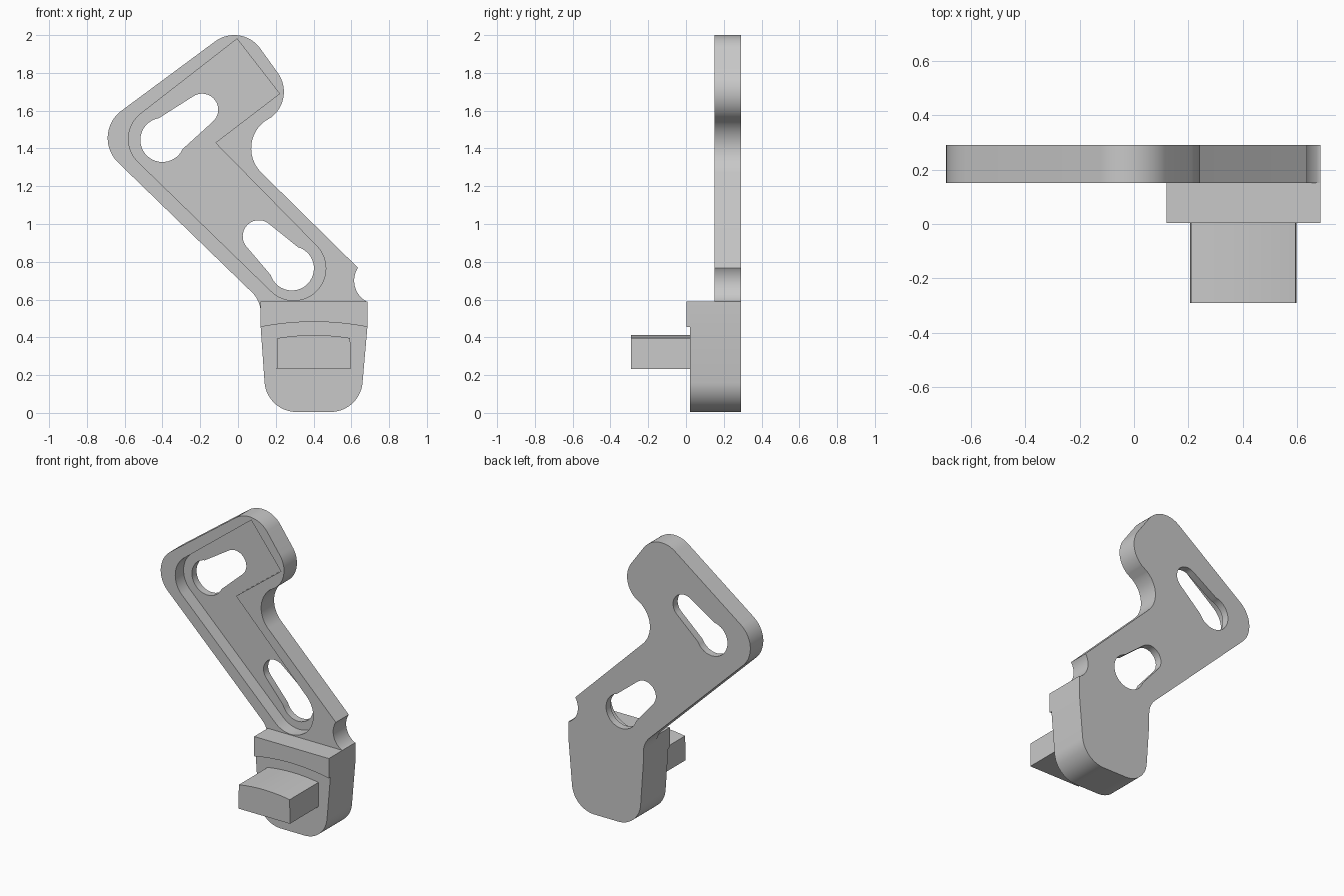
import bpy, bmesh
from math import cos, sin, radians, degrees, atan2

if "Cube" in bpy.data.objects:
    bpy.data.objects.remove(bpy.data.objects["Cube"])

GREY = (0.58, 0.58, 0.58, 1)
grey = bpy.data.materials.new("plain grey")
grey.use_nodes = True
grey.diffuse_color = GREY
grey.node_tree.nodes["Principled BSDF"].inputs["Base Color"].default_value = GREY

FRONT, BACK = 0.15, 0.29      # faces of the flat arm
FLOOR = 0.24                  # bottom of the pocket


def arc(cx, cz, r, start, end, steps=20):
    """Points on an arc in the XZ plane, angles in degrees."""
    angles = [radians(start + (end - start) * i / steps) for i in range(steps + 1)]
    return [(cx + r * cos(a), cz + r * sin(a)) for a in angles]


def prism(name, outline, y0, y1):
    """Extrude an XZ outline from y0 to y1."""
    bm = bmesh.new()
    face = bm.faces.new([bm.verts.new((x, y0, z)) for x, z in outline])
    new = bmesh.ops.extrude_face_region(bm, geom=[face])["geom"]
    verts = [v for v in new if isinstance(v, bmesh.types.BMVert)]
    bmesh.ops.translate(bm, verts=verts, vec=(0, y1 - y0, 0))
    bmesh.ops.recalc_face_normals(bm, faces=bm.faces)
    mesh = bpy.data.meshes.new(name)
    bm.to_mesh(mesh)
    bm.free()
    mesh.materials.append(grey)
    obj = bpy.data.objects.new(name, mesh)
    bpy.context.collection.objects.link(obj)
    return obj


def activate(obj):
    bpy.ops.object.select_all(action="DESELECT")
    obj.select_set(True)
    bpy.context.view_layer.objects.active = obj


def cut(target, cutter):
    cutter.hide_render = True
    mod = target.modifiers.new("cut", "BOOLEAN")
    mod.operation, mod.solver, mod.object = "DIFFERENCE", "EXACT", cutter
    activate(target)
    bpy.ops.object.modifier_apply(modifier=mod.name)
    bpy.data.objects.remove(cutter)


def keyhole(big, big_r, small, small_r):
    """Round hole that runs into a narrower tapered slot."""
    a = degrees(atan2(small[1] - big[1], small[0] - big[0]))
    return (arc(*small, small_r, a - 84, a + 84)
            + arc(*big, big_r, a + 62, a + 298, 28))


# Rounded foot, from its left shoulder round the bottom to the right one
foot = ([(0.12, 0.455)] + arc(0.31, 0.175, 0.17, 184, 270)
        + arc(0.49, 0.175, 0.17, 270, 356) + [(0.685, 0.455)])

# Bent arm with the back of the foot
arm_outline = (foot + [(0.685, 0.59)]
               + arc(0.74, 0.70, 0.125, 241, 147)
               + arc(0.25, 1.40, 0.18, 225, 128)
               + arc(0.073, 1.70, 0.17, -52, 38)
               + arc(-0.02, 1.83, 0.17, 38, 128)
               + arc(-0.51, 1.455, 0.18, 128, 225)
               + arc(-0.03, 0.53, 0.15, 45, 0))
arm = prism("arm", arm_outline, FRONT, BACK)

# Shallow pocket in the front of the arm
pocket = (arc(0.295, 0.765, 0.17, -135, 45)
          + [(-0.12, 1.43), (0.22, 1.69), (-0.005, 1.98)]
          + arc(-0.41, 1.45, 0.17, 128, 225))
cut(arm, prism("pocket_cutter", pocket, FRONT - 0.1, FLOOR))

# Keyhole openings through the pocket floor
for big, small in [((0.285, 0.765), (0.11, 0.935)), ((-0.40, 1.445), (-0.19, 1.605))]:
    cut(arm, prism("keyhole_cutter", keyhole(big, 0.117, small, 0.085),
                   FLOOR - 0.03, BACK + 0.1))

# Thick front of the foot
foot_block = prism("foot_block", foot + [(0.685, 0.59), (0.12, 0.59)], 0.02, FRONT)

# Raised lip with an arched lower edge
lip_arch = [(0.4025 + 0.2825 * t, 0.482 - 0.027 * t * t)
            for t in [i / 8 - 1 for i in range(17)]]
lip = prism("foot_lip", lip_arch + [(0.685, 0.59), (0.12, 0.59)], 0.003, 0.02)

# Peg with a slightly arched top
peg_top = [(0.402 + 0.192 * t, 0.412 - 0.016 * t * t)
           for t in [1 - i / 8 for i in range(17)]]
peg = prism("peg", [(0.205, 0.232), (0.596, 0.232)] + peg_top, -0.29, 0.02)

for obj in (arm, foot_block, lip, peg):
    activate(obj)
    bpy.ops.object.shade_smooth_by_angle(angle=radians(30))
